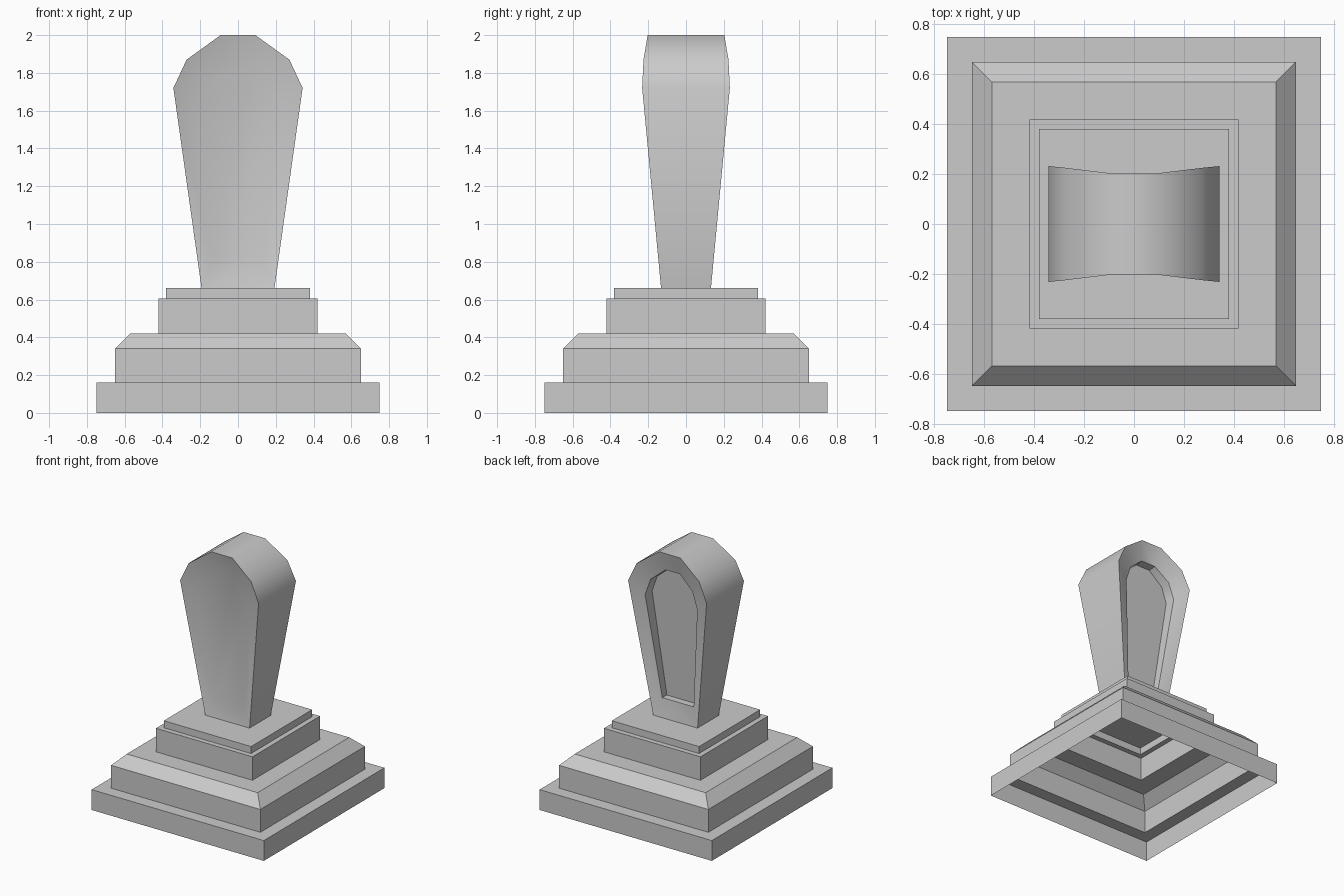
import bpy, bmesh, math

if "Cube" in bpy.data.objects:
    bpy.data.objects.remove(bpy.data.objects["Cube"])


def finish(bm, name, angle):
    """Turn a bmesh into a shaded, named object."""
    bmesh.ops.recalc_face_normals(bm, faces=bm.faces)
    mesh = bpy.data.meshes.new(name)
    bm.to_mesh(mesh)
    bm.free()
    obj = bpy.data.objects.new(name, mesh)
    bpy.context.collection.objects.link(obj)
    bpy.ops.object.select_all(action='DESELECT')
    obj.select_set(True)
    bpy.context.view_layer.objects.active = obj
    bpy.ops.object.shade_smooth_by_angle(angle=math.radians(angle))
    return obj


def bridge(bm, a, b):
    for i in range(len(a)):
        j = (i + 1) % len(a)
        bm.faces.new((a[i], a[j], b[j], b[i]))


def mirrored_loop(bm, half, side):
    """Closed loop from right-hand (x, depth, z) points, mirrored across x."""
    pts = half + [(-x, d, z) for x, d, z in reversed(half)]
    return [bm.verts.new((x, side * d, z)) for x, d, z in pts]


# Stepped square pedestal, a hollow shell open underneath
profile = [(0.75, 0), (0.75, 0.16), (0.65, 0.16), (0.65, 0.34), (0.57, 0.42),
           (0.42, 0.42), (0.42, 0.605), (0.38, 0.605), (0.38, 0.66)]
bm = bmesh.new()
rings = [[bm.verts.new((sx * r, sy * r, z))
          for sx, sy in ((-1, -1), (1, -1), (1, 1), (-1, 1))] for r, z in profile]
for lower, upper in zip(rings, rings[1:]):
    bridge(bm, lower, upper)
bm.faces.new(rings[-1])
finish(bm, "stepped_pedestal", 40)

# Tapered upright: outer outline, sunken rim edge, and deeper back panel
outer = [(0.193, 0.132, 0.66), (0.342, 0.232, 1.72), (0.272, 0.225, 1.87), (0.092, 0.203, 2.0)]
rim = [(0.137, 0.10, 0.80), (0.227, 0.185, 1.62), (0.182, 0.18, 1.75), (0.063, 0.165, 1.85)]
panel = [(0.135, 0.045, 0.80), (0.222, 0.105, 1.62), (0.178, 0.105, 1.745), (0.062, 0.10, 1.845)]
bm = bmesh.new()
front, back = mirrored_loop(bm, outer, -1), mirrored_loop(bm, outer, 1)
front_rim, back_rim = mirrored_loop(bm, rim, -1), mirrored_loop(bm, rim, 1)
back_panel = mirrored_loop(bm, panel, 1)
for a, b in ((front, back), (front, front_rim), (back, back_rim), (back_rim, back_panel)):
    bridge(bm, a, b)
bm.faces.new(front_rim)
bm.faces.new(back_panel)
finish(bm, "tapered_upright", 40)
